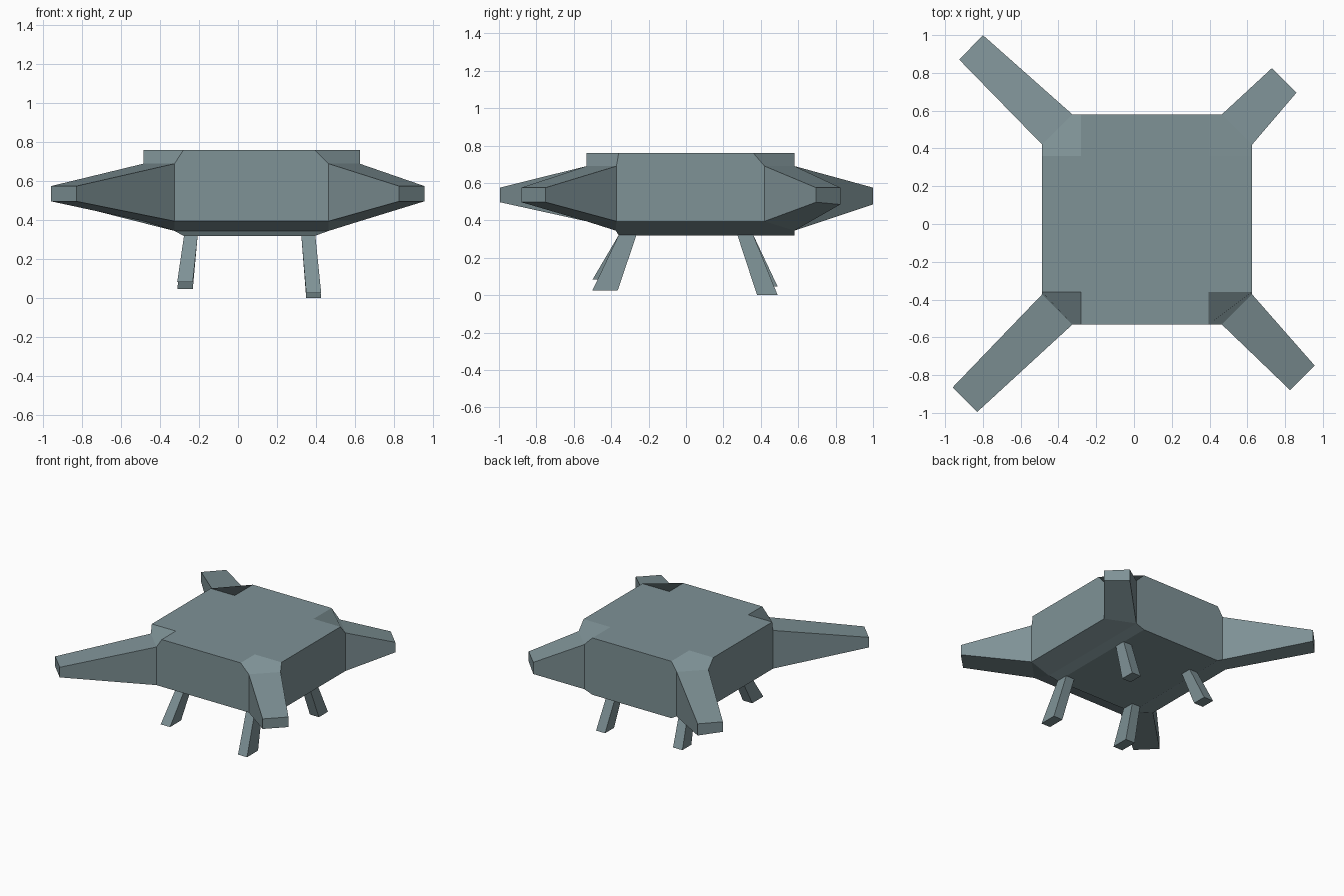
import bpy, bmesh

if "Cube" in bpy.data.objects:
    bpy.data.objects.remove(bpy.data.objects["Cube"])

X = {-1: -0.486, 1: 0.625}    # outer walls
Y = {-1: -0.532, 1: 0.58}
IX = {-1: -0.28, 1: 0.395}    # inner corners of the top notches
IY = {-1: -0.36, 1: 0.36}
C = 0.16                      # corner cut where the arms attach
CORNERS = [(-1, -1), (1, -1), (1, 1), (-1, 1)]

slate = bpy.data.materials.new("slate")
slate.diffuse_color = (0.21, 0.287, 0.305, 1)
slate.use_nodes = True
slate.node_tree.nodes["Principled BSDF"].inputs["Base Color"].default_value = slate.diffuse_color


def make(name, faces):
    """Build a flat-shaded mesh from faces given as lists of points."""
    bm = bmesh.new()
    for f in faces:
        bm.faces.new([bm.verts.new(p) for p in f])
    bmesh.ops.remove_doubles(bm, verts=bm.verts, dist=0.0005)
    bmesh.ops.recalc_face_normals(bm, faces=bm.faces)
    me = bpy.data.meshes.new(name)
    bm.to_mesh(me)
    bm.free()
    me.materials.append(slate)
    ob = bpy.data.objects.new(name, me)
    bpy.context.collection.objects.link(ob)


def loft(a, b, caps):
    """Side faces between two quads, plus the wanted end caps."""
    sides = [[a[i], a[(i + 1) % 4], b[(i + 1) % 4], b[i]] for i in range(4)]
    return sides + caps


# Named points of one body corner
def side(c, top):
    return (X[c[0]], Y[c[1]] - C * c[1], 0.69 if top else 0.395)

def end(c, top):
    low = 0.395 if c[1] < 0 else 0.345
    return (X[c[0]] - C * c[0], Y[c[1]], 0.69 if top else low)

def notch(c):
    x, y = c
    return (X[x], IY[y], 0.76), (IX[x], IY[y], 0.76), (IX[x], Y[y], 0.76)

def belly(c):
    return (X[c[0]] - C * c[0], -0.375, 0.345) if c[1] < 0 else end(c, False)

def base(c):
    return (IX[c[0]], -0.36 if c[1] < 0 else Y[1], 0.32)


# Body: top with one bent facet per corner, walls, and stepped underside
faces, top = [], []
for c in CORNERS:
    p, i, q = notch(c)
    a, b = side(c, True), end(c, True)
    if c[0] * c[1] > 0:
        top += [p, i, q]
        faces.append([i, p, a, b, q])
    else:
        top += [q, i, p]
        faces.append([i, q, b, a, p])
faces.append(top)
for s in (-1, 1):
    f, r = (s, -1), (s, 1)
    faces.append([notch(f)[0], side(f, True), side(f, False),
                  side(r, False), side(r, True), notch(r)[0]])
    faces.append([side(f, False), side(r, False), belly(r), belly(f)])
    faces.append([belly(f), belly(r), base(r), base(f)])
    faces.append([side(f, False), end(f, False), belly(f)])
    l, r = (-1, s), (1, s)
    faces.append([notch(l)[2], end(l, True), end(l, False),
                  end(r, False), end(r, True), notch(r)[2]])
    faces.append([belly(l), belly(r), base(r), base(l)])
faces.append([end((-1, -1), False), end((1, -1), False), belly((1, -1)), belly((-1, -1))])
faces.append([base(c) for c in CORNERS])
make("body", faces)

# Tapered arms from the cut corners
tips = {(-1, -1): ((-0.96, -0.865), (-0.83, -0.995)),
        (1, -1): ((0.957, -0.75), (0.827, -0.88)),
        (1, 1): ((0.86, 0.695), (0.73, 0.825)),
        (-1, 1): ((-0.925, 0.87), (-0.80, 1.0))}
names = {(-1, -1): "front_left", (1, -1): "front_right",
         (1, 1): "back_right", (-1, 1): "back_left"}
for c, (a, b) in tips.items():
    root = [side(c, True), end(c, True), end(c, False), side(c, False)]
    low = 0.497 if c[1] < 0 else 0.485
    tip = [(*a, 0.575), (*b, 0.575), (*b, low), (*a, 0.497)]
    make(names[c] + "_arm", loft(root, tip, [tip]))


# Splayed legs of slightly different length
def rect(x0, x1, y0, y1, z):
    return [(x0, y0, z), (x1, y0, z), (x1, y1, z), (x0, y1, z)]

foot_z = {(-1, -1): 0.083, (1, -1): 0.026, (1, 1): 0.0, (-1, 1): 0.046}
for c, z in foot_z.items():
    tx, fx = ((-0.277, -0.207), (-0.312, -0.232)) if c[0] < 0 else ((0.325, 0.397), (0.35, 0.427))
    ty, fy = ((-0.36, -0.265), (-0.50, -0.365)) if c[1] < 0 else ((0.275, 0.36), (0.38, 0.49))
    hip, foot = rect(*tx, *ty, 0.321), rect(*fx, *fy, z)
    make(names[c] + "_leg", loft(hip, foot, [hip, foot]))
